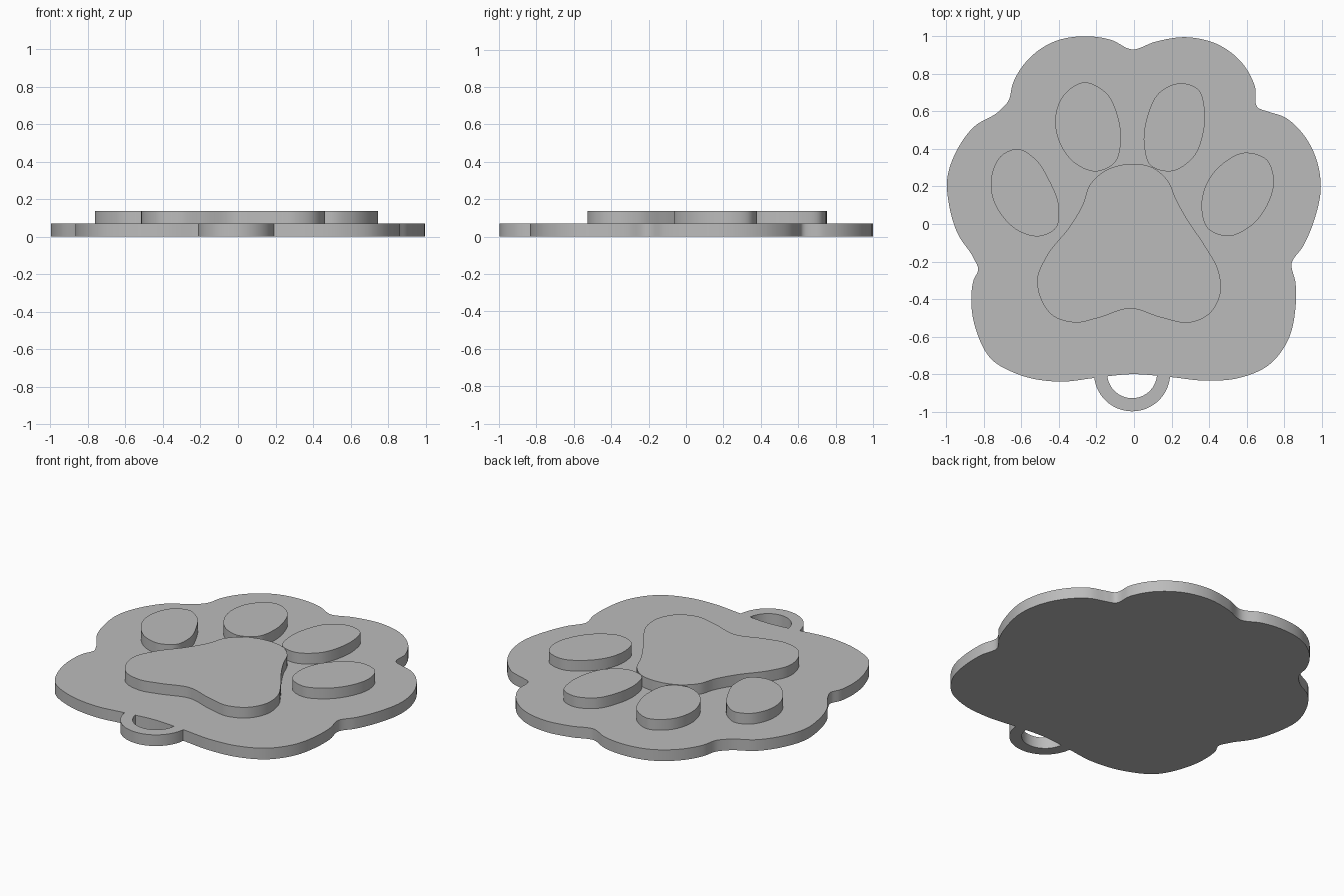
import bpy
import bmesh
import math
from mathutils import Vector

if "Cube" in bpy.data.objects:
    bpy.data.objects.remove(bpy.data.objects["Cube"], do_unlink=True)

BASE_TOP = 0.07
PAD_TOP = 0.137

# One plain grey for the whole tag
grey = bpy.data.materials.new("plain grey")
grey.use_nodes = True
grey.diffuse_color = (0.5, 0.5, 0.5, 1)
grey.node_tree.nodes["Principled BSDF"].inputs["Base Color"].default_value = grey.diffuse_color


def smooth_loop(points, steps=8):
    """Closed smooth curve through the points, with chord-length tangents."""
    pts = [Vector(p) for p in points]
    count = len(pts)

    def tangent(i):
        before, here, after = pts[i - 1], pts[i], pts[(i + 1) % count]
        a, b = (here - before).length, (after - here).length
        return ((here - before) / a * b + (after - here) / b * a) / (a + b)

    loop = []
    for i in range(count):
        start, end = pts[i], pts[(i + 1) % count]
        length = (end - start).length
        m0, m1 = tangent(i) * length, tangent((i + 1) % count) * length
        for s in range(steps):
            t = s / steps
            blend = t * t * (3 - 2 * t)
            loop.append(start.lerp(end, blend)
                        + m0 * (t * (1 - t) ** 2) - m1 * (t * t * (1 - t)))
    return loop


def add_slab(name, outline, bottom, top):
    """Extrude a flat outline into a slab with crisp rims."""
    bm = bmesh.new()
    face = bm.faces.new([bm.verts.new((p[0], p[1], bottom)) for p in outline])
    grown = bmesh.ops.extrude_face_region(bm, geom=[face], use_keep_orig=True)
    raised = [g for g in grown["geom"] if isinstance(g, bmesh.types.BMVert)]
    bmesh.ops.translate(bm, verts=raised, vec=(0, 0, top - bottom))
    bmesh.ops.recalc_face_normals(bm, faces=bm.faces)
    mesh = bpy.data.meshes.new(name)
    bm.to_mesh(mesh)
    bm.free()
    mesh.materials.append(grey)
    obj = bpy.data.objects.new(name, mesh)
    bpy.context.collection.objects.link(obj)
    bpy.ops.object.select_all(action="DESELECT")
    obj.select_set(True)
    bpy.context.view_layer.objects.active = obj
    bpy.ops.object.shade_smooth_by_angle(angle=math.radians(30))
    return obj


# Scalloped backing plate, clockwise from the top notch
plate = [
    (-.01, .93), (.11, .97), (.28, .995), (.46, .95), (.59, .84), (.645, .73),
    (.66, .62), (.71, .6), (.8, .57), (.9, .48), (.97, .35), (.995, .2),
    (.96, .02), (.9, -.12), (.84, -.21), (.86, -.31), (.86, -.45),
    (.82, -.62), (.72, -.75), (.56, -.82), (.39, -.835), (.19, -.815),
    (-.01, -.8), (-.21, -.82), (-.39, -.84), (-.62, -.8), (-.76, -.72),
    (-.84, -.57), (-.867, -.4), (-.855, -.3), (-.83, -.24), (-.85, -.19),
    (-.94, -.05), (-.985, .1), (-.995, .24), (-.94, .4), (-.85, .52),
    (-.72, .6), (-.67, .655), (-.645, .75), (-.57, .87), (-.43, .97),
    (-.26, 1), (-.12, .98),
]
add_slab("backing_plate", smooth_loop(plate), 0, BASE_TOP)

# Half-ring hanging loop at the front edge
center = Vector((-.01, -.795))


def arc(radius, steps=32):
    angles = [math.pi * (1 + i / steps) for i in range(steps + 1)]
    return [center + radius * Vector((math.cos(a), math.sin(a))) for a in angles]


add_slab("hanging_loop", arc(0.203) + arc(0.133)[::-1], 0, BASE_TOP)

# Raised paw pads
pads = {
    "main_pad": [
        (-.02, .32), (.1, .3), (.18, .23), (.225, .13), (.28, .03),
        (.38, -.12), (.45, -.25), (.46, -.37), (.4, -.48), (.3, -.525),
        (.15, -.5), (-.02, -.45), (-.19, -.5), (-.31, -.525), (-.43, -.49),
        (-.5, -.39), (-.515, -.29), (-.465, -.17), (-.34, -.01),
        (-.27, .11), (-.24, .2), (-.16, .28)],
    "right_inner_toe": [
        (-.265, .755), (-.15, .7), (-.085, .57), (-.07, .455), (-.1, .33),
        (-.2, .28), (-.31, .32), (-.39, .42), (-.42, .55), (-.38, .68)],
    "left_inner_toe": [
        (.25, .75), (.345, .715), (.375, .62), (.37, .49), (.32, .36),
        (.19, .28), (.085, .315), (.055, .41), (.07, .57), (.135, .7)],
    "right_outer_toe": [
        (-.62, .4), (-.53, .35), (-.45, .23), (-.4, .09), (-.415, -.02),
        (-.5, -.065), (-.61, -.04), (-.7, .04), (-.757, .155),
        (-.757, .265), (-.7, .37)],
    "left_outer_toe": [
        (.59, .38), (.71, .34), (.745, .24), (.71, .1), (.61, -.02),
        (.5, -.065), (.39, -.02), (.36, .08), (.38, .2), (.47, .32)],
}
for pad_name, points in pads.items():
    add_slab(pad_name, smooth_loop(points), BASE_TOP - 0.01, PAD_TOP)
